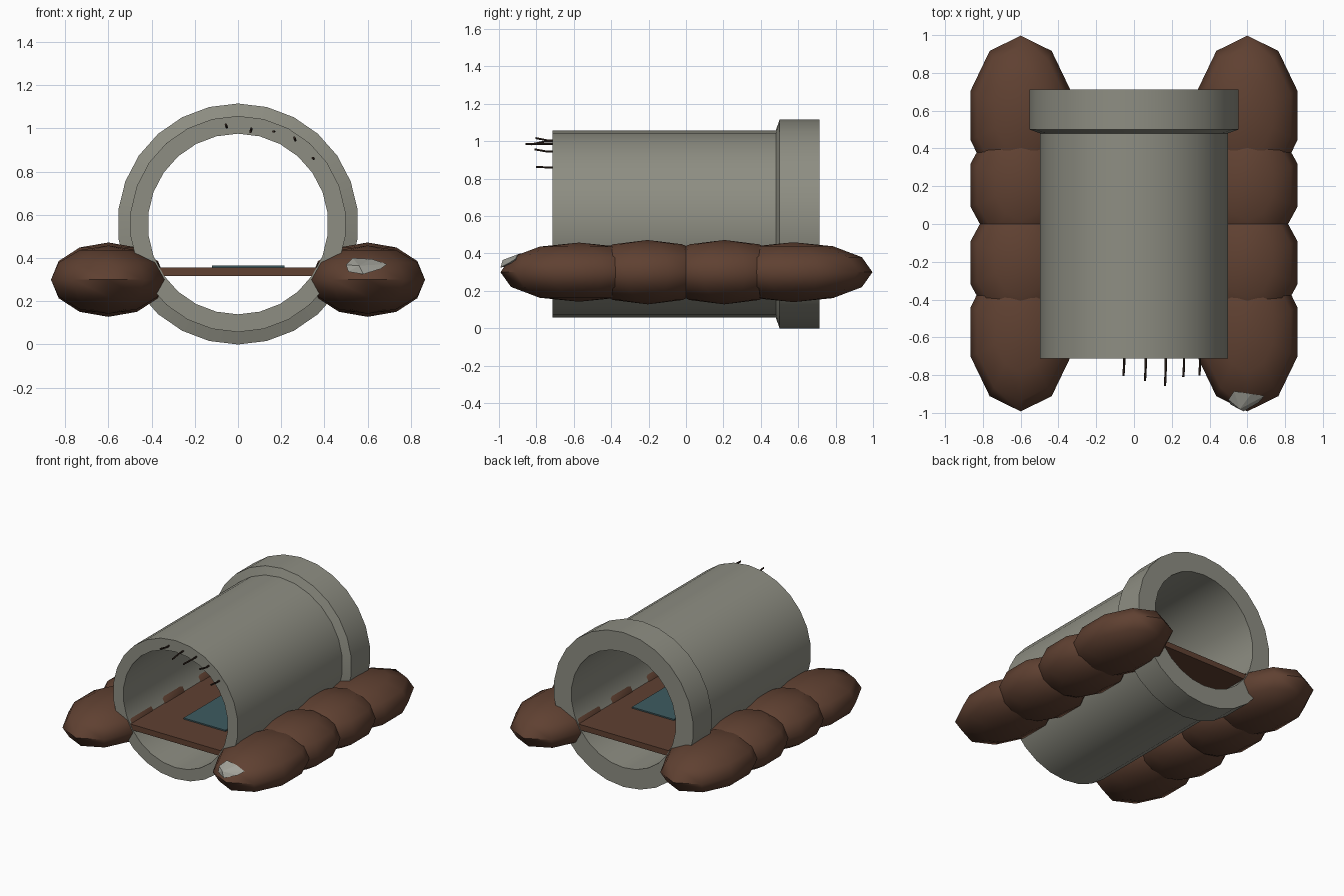
import bpy, bmesh, math
from mathutils import Vector

if "Cube" in bpy.data.objects:
    bpy.data.objects.remove(bpy.data.objects["Cube"])


def material(name, rgb):
    m = bpy.data.materials.new(name)
    m.diffuse_color = (*rgb, 1.0)
    m.use_nodes = True
    m.node_tree.nodes["Principled BSDF"].inputs["Base Color"].default_value = m.diffuse_color
    return m


CONCRETE = material("concrete", (0.27, 0.27, 0.225))
SACK = material("brown_sack", (0.115, 0.052, 0.031))
TEAL = material("teal_mat", (0.048, 0.105, 0.118))
RUST = material("dark_rust", (0.035, 0.02, 0.014))
CHIP = material("pale_stone", (0.36, 0.36, 0.32))


def finish(name, bm, mat, smooth=None):
    bmesh.ops.recalc_face_normals(bm, faces=bm.faces[:])
    me = bpy.data.meshes.new(name)
    bm.to_mesh(me)
    bm.free()
    me.materials.append(mat)
    ob = bpy.data.objects.new(name, me)
    bpy.context.collection.objects.link(ob)
    if smooth:
        bpy.ops.object.select_all(action='DESELECT')
        ob.select_set(True)
        bpy.context.view_layer.objects.active = ob
        bpy.ops.object.shade_smooth_by_angle(angle=math.radians(smooth))
    return ob


def lathe(profile, sides, place, closed=False):
    """Revolve (radius, height) points; place(a, b, h) maps to the world."""
    bm = bmesh.new()
    rings = []
    for r, h in profile:
        if r < 1e-6:
            rings.append([bm.verts.new(place(0, 0, h))] * sides)
        else:
            rings.append([bm.verts.new(place(r * math.sin(t), r * math.cos(t), h))
                          for t in (2 * math.pi * i / sides for i in range(sides))])
    pairs = list(zip(rings, rings[1:]))
    if closed:
        pairs.append((rings[-1], rings[0]))
    for p, q in pairs:
        for i in range(sides):
            j = (i + 1) % sides
            corners = list(dict.fromkeys([p[i], p[j], q[j], q[i]]))
            bm.faces.new(corners)
    return bm


def box(name, lo, hi, mat):
    bm = bmesh.new()
    bmesh.ops.create_cube(bm, size=1)
    for v in bm.verts:
        v.co = [(a + b) / 2 + c * (b - a) for a, b, c in zip(lo, hi, v.co)]
    return finish(name, bm, mat)


# Concrete pipe with a wider collar at the back
ZC = 0.5575
pipe = [(0.418, -0.713), (0.50, -0.713), (0.50, 0.48), (0.5575, 0.50),
        (0.5575, 0.713), (0.418, 0.713)]
finish("concrete_pipe", lathe(pipe, 26, lambda a, b, h: (a, h, ZC + b), True),
       CONCRETE, 30)

# Rows of four overlapping sandbags on each side
for side, label in ((-1, "left"), (1, "right")):
    for n, (y, length, z, height) in enumerate((
            (-0.572, 0.42, 0.30, 0.158), (-0.205, 0.37, 0.30, 0.172),
            (0.205, 0.37, 0.30, 0.172), (0.575, 0.422, 0.30, 0.160))):
        prof = [(math.sin(k * math.pi / 6), -math.cos(k * math.pi / 6)) for k in range(7)]
        place = lambda a, b, h: (side * 0.60 + 0.279 * a, y + length * b, z + height * h)
        finish(f"{label}_sandbag_{n + 1}", lathe(prof, 10, place), SACK, 60)

# Floor board inside the pipe, with a teal mat on it
box("floor_board", (-0.385, -0.711, 0.317), (0.385, 0.711, 0.357), SACK)
box("floor_mat", (-0.12, -0.45, 0.357), (0.215, 0.31, 0.366), TEAL)

# Bent reinforcement rods sticking out of the front rim
rods = ((-0.052, 1.005, -0.805, 0.012), (0.062, 0.998, -0.83, -0.015),
        (0.168, 0.985, -0.857, 0.0), (0.265, 0.945, -0.81, 0.012),
        (0.35, 0.86, -0.803, 0.003))
for n, (x, z, end, rise) in enumerate(rods):
    start = -0.68
    mid = (start + end) / 2
    path = [(x, start, z), (x, mid, z), (x - 0.004, end, z + rise)]
    bm = bmesh.new()
    rings = [[bm.verts.new((px + 0.006 * math.cos(t), py, pz + 0.006 * math.sin(t)))
              for t in (2 * math.pi * i / 6 for i in range(6))] for px, py, pz in path]
    for p, q in zip(rings, rings[1:]):
        for i in range(6):
            bm.faces.new((p[i], p[(i + 1) % 6], q[(i + 1) % 6], q[i]))
    bm.faces.new(rings[0])
    bm.faces.new(rings[-1])
    finish(f"rod_{n + 1}", bm, RUST)

# Broken stone chip lying against the front of the right row
chip = [(0.50, -0.93, 0.368), (0.53, -0.885, 0.40), (0.62, -0.90, 0.395),
        (0.69, -0.91, 0.372), (0.66, -0.945, 0.35), (0.58, -0.992, 0.325),
        (0.51, -0.955, 0.337), (0.56, -0.98, 0.365), (0.60, -0.90, 0.34)]
bm = bmesh.new()
for p in chip:
    bm.verts.new(Vector(p))
hull = bmesh.ops.convex_hull(bm, input=bm.verts[:])
bmesh.ops.delete(bm, geom=[v for v in bm.verts if not v.link_faces], context='VERTS')
finish("stone_chip", bm, CHIP)
